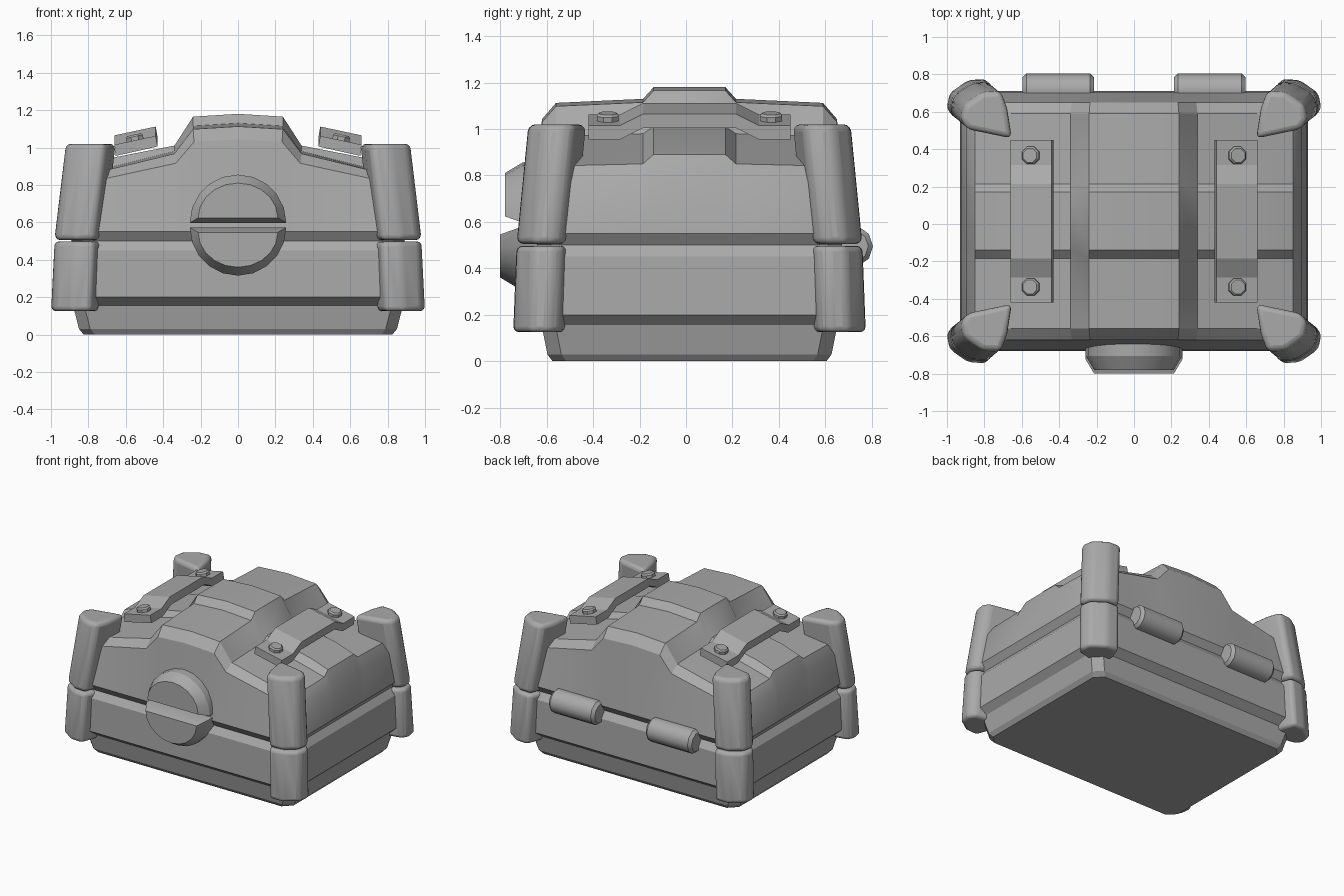
import bpy, bmesh, math
from mathutils import Matrix, Vector

cube = bpy.data.objects.get("Cube")
if cube:
    bpy.data.objects.remove(cube)

grey = bpy.data.materials.new("plain_grey")
grey.use_nodes = True
GREY = (0.4, 0.4, 0.4, 1)
grey.diffuse_color = GREY
grey.node_tree.nodes["Principled BSDF"].inputs["Base Color"].default_value = GREY

MID = 0.015   # centre of the chest body along y


def loft(name, rings, closed=True, bevel=0, smooth=35):
    """Skin a list of point rings; closed rings also get end caps."""
    bm = bmesh.new()
    rows = [[bm.verts.new(p) for p in ring] for ring in rings]
    n = len(rows[0])
    for a, b in zip(rows, rows[1:]):
        for i in range(n if closed else n - 1):
            j = (i + 1) % n
            bm.faces.new((a[i], a[j], b[j], b[i]))
    if closed:
        bm.faces.new(rows[0])
        bm.faces.new(rows[-1])
    bmesh.ops.remove_doubles(bm, verts=bm.verts, dist=0.0005)
    bmesh.ops.recalc_face_normals(bm, faces=bm.faces)
    mesh = bpy.data.meshes.new(name)
    bm.to_mesh(mesh)
    bm.free()
    mesh.materials.append(grey)
    mesh.shade_smooth()
    mesh.set_sharp_from_angle(angle=math.radians(smooth))
    obj = bpy.data.objects.new(name, mesh)
    bpy.context.collection.objects.link(obj)
    if bevel:
        mod = obj.modifiers.new("rounded_edges", "BEVEL")
        mod.width = bevel
        mod.segments = 3
        mod.limit_method = "ANGLE"
        mod.angle_limit = math.radians(25)
    return obj


def box_ring(hx, hy, z, cut=0.06):
    """Rectangle with cut corners at height z."""
    quarter = [(hx, hy - cut), (hx - cut, hy)]
    pts = quarter + [(-x, y) for x, y in reversed(quarter)]
    pts += [(-x, -y) for x, y in pts]
    return [(x, y + MID, z) for x, y in pts]


# Lower box: foot, flared ledge, wall, and the groove under the lid
loft("lower_box", [box_ring(*r) for r in (
    (0.825, 0.59, 0), (0.85, 0.612, 0.03), (0.882, 0.637, 0.155),
    (0.93, 0.695, 0.2), (0.925, 0.69, 0.45), (0.89, 0.655, 0.5),
    (0.925, 0.69, 0.55))], smooth=20)

# Lid: one cross-section carried along y, raised in a central band
half = [(0.925, 0.55, 0), (0.895, 0.78, 0), (0.85, 0.85, 0.04), (0.7, 0.89, 0.05),
        (0.34, 0.98, 0.03), (0.24, 1.115, 0.05), (0, 1.13, 0.05)]
section = half + [(-x, z, r) for x, z, r in reversed(half[:-1])]


def lid_row(y, lift=0, squash=1, widen=1):
    return [(x * widen, y + MID, 0.55 + (z - 0.55) * squash + r * lift) for x, z, r in section]


front_rows = [lid_row(-0.69, 0, 0), lid_row(-0.635, 0, 0.85, 0.98), lid_row(-0.575, 0, 0.97),
              lid_row(-0.2), lid_row(-0.155, 1)]
back_rows = [[(x, 2 * MID - y, z) for x, y, z in row] for row in reversed(front_rows)]
loft("lid", front_rows + back_rows, closed=False, smooth=28)

# Corner guards: an upper and a lower piece at each corner
plan = [(0.65, 0.44), (0.89, 0.49), (0.925, 0.54), (0.91, 0.62),
        (0.81, 0.69), (0.71, 0.695), (0.675, 0.6)]


def guard_ring(sx, sy, shift, z):
    return [(sx * (x + shift), sy * (y + shift * 0.85) + MID, z) for x, y in plan]


for sx, side in ((1, "left"), (-1, "right")):
    for sy, end in ((1, "back"), (-1, "front")):
        loft(f"upper_guard_{end}_{side}",
             [guard_ring(sx, sy, 0.06, 0.505), guard_ring(sx, sy, 0, 1.02)], bevel=0.03)
        loft(f"lower_guard_{end}_{side}",
             [guard_ring(sx, sy, 0.077, 0.125), guard_ring(sx, sy, 0.06, 0.497)], bevel=0.025)

# Round latch in two halves, each with a sloped rim
def latch_ring(sign, y, inset):
    r = 0.258 - inset
    start = inset * 0.6
    pts = []
    for i in range(11):
        a = math.pi * i / 10
        pts.append((r * math.cos(a), y, 0.585 + sign * (0.012 + start + (r - start) * math.sin(a))))
    return pts


for sign, name, front in ((1, "latch_top", -0.78), (-1, "latch_bottom", -0.8)):
    loft(name, [latch_ring(sign, -0.6, 0), latch_ring(sign, front + 0.075, 0),
                latch_ring(sign, front, 0.045)], smooth=25)


def disc(centre, axis, r, sides, offset):
    """Ring of points around an axis, moved along it by offset."""
    rot = Vector((0, 0, 1)).rotation_difference(axis).to_matrix()
    return [Vector(centre) + rot @ Vector((r * math.cos(t), r * math.sin(t), offset))
            for t in (math.tau * (i + 0.5) / sides for i in range(sides))]


# Straps with bolts, and the hinge barrels, on both sides
strap_path = [(-0.435, 0), (-0.3, 0), (-0.2, 0.05), (0.2, 0.05), (0.3, 0), (0.435, 0)]
for s, side in ((1, "left"), (-1, "right")):
    rings = []
    for y, rise in strap_path:
        rings.append([(s * 0.43, y + MID, 1.005 + rise), (s * 0.655, y + MID, 0.955 + rise),
                      (s * 0.66, y + MID, 1.015 + rise), (s * 0.44, y + MID, 1.062 + rise)])
    loft(f"strap_{side}", rings, smooth=20)
    tilt = Vector((s * 0.22, 0, 1)).normalized()
    for sy, end in ((1, "back"), (-1, "front")):
        c = (s * 0.55, sy * 0.352 + MID, 1.039)
        loft(f"bolt_{end}_{side}", [disc(c, tilt, r, 8, h) for r, h in
             ((0.05, -0.02), (0.05, 0.02), (0.04, 0.03))], smooth=20)
    c = (s * 0.405, 0.715, 0.495)
    loft(f"hinge_{side}", [disc(c, Vector((1, 0, 0)), r, 10, h) for r, h in
         ((0.07, -0.192), (0.09, -0.17), (0.09, 0.17), (0.07, 0.192))], smooth=40)
